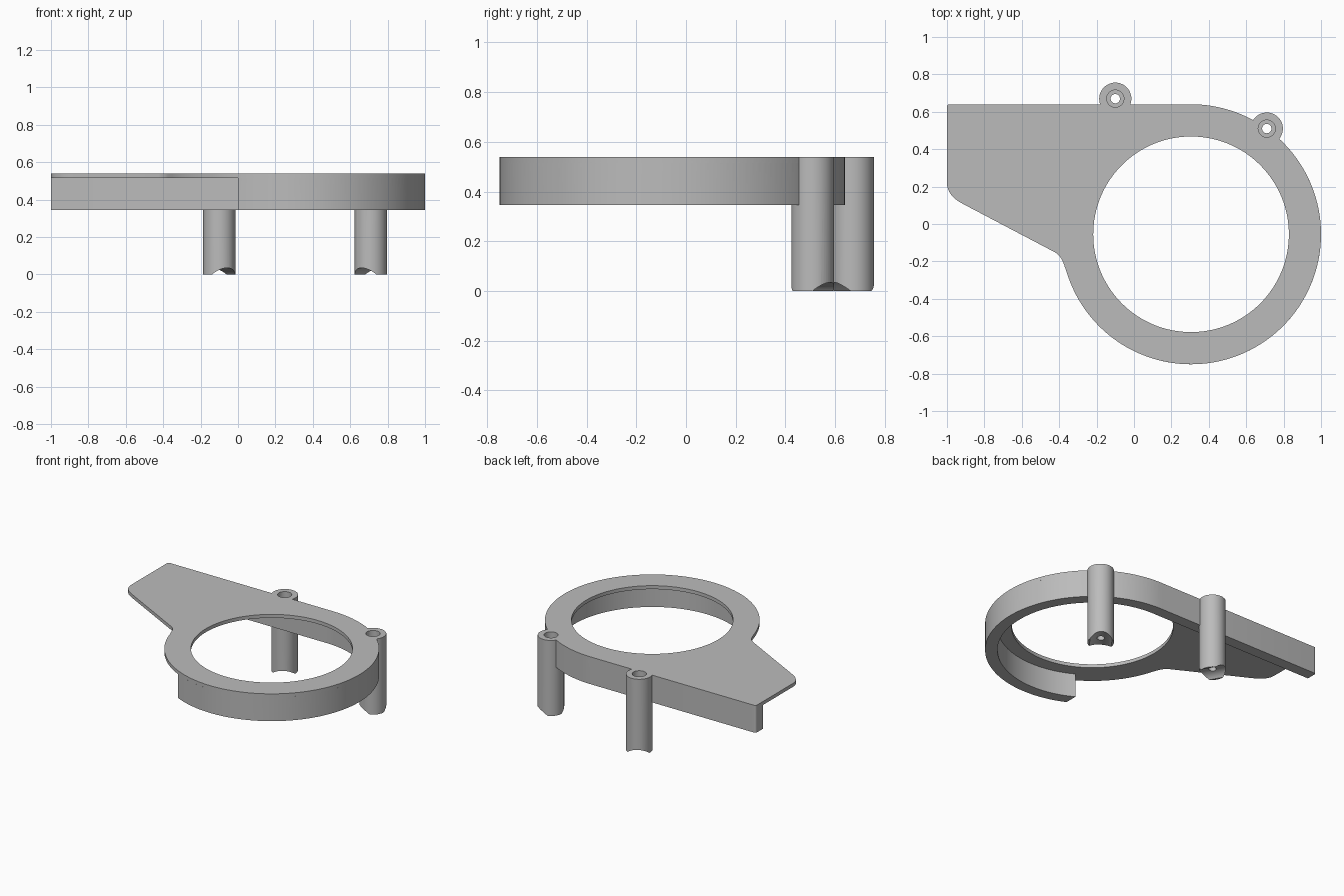
import bpy, bmesh, math
from mathutils import Vector, Matrix

old = bpy.data.objects.get("Cube")
if old:
    bpy.data.objects.remove(old)

grey = bpy.data.materials.new("plain_grey")
grey.use_nodes = True
colour = (0.5, 0.5, 0.5, 1)
grey.diffuse_color = colour
grey.node_tree.nodes["Principled BSDF"].inputs["Base Color"].default_value = colour

CX, CY = 0.305, -0.055          # ring centre
OUTER, INNER, WALL = 0.695, 0.523, 0.08
TOP, PLATE_LOW, WALL_LOW = 0.54, 0.515, 0.345
BACK = CY + OUTER
BOSSES = [(-0.1, 0.67), (0.71, 0.51)]


def arc(r, a, b, steps):
    """Points on a ring about the ring centre, angles in degrees."""
    angles = [math.radians(a + (b - a) * i / steps) for i in range(steps + 1)]
    return [(CX + r * math.cos(t), CY + r * math.sin(t)) for t in angles]


def bend(p, c, q, steps=8):
    """Rounded corner from p to q pulled towards c."""
    p, c, q = Vector(p), Vector(c), Vector(q)
    ts = [i / steps for i in range(steps + 1)]
    return [tuple(p * (1 - t) ** 2 + c * 2 * t * (1 - t) + q * t * t) for t in ts]


def finish(name, bm):
    bmesh.ops.recalc_face_normals(bm, faces=bm.faces)
    mesh = bpy.data.meshes.new(name)
    bm.to_mesh(mesh)
    bm.free()
    mesh.materials.append(grey)
    ob = bpy.data.objects.new(name, mesh)
    bpy.context.collection.objects.link(ob)
    return ob


def prism(name, outline, low, high):
    bm = bmesh.new()
    face = bm.faces.new([bm.verts.new((x, y, low)) for x, y in outline])
    out = bmesh.ops.extrude_face_region(bm, geom=[face])
    verts = [v for v in out["geom"] if isinstance(v, bmesh.types.BMVert)]
    bmesh.ops.translate(bm, verts=verts, vec=(0, 0, high - low))
    return finish(name, bm)


def cylinder(name, r, depth, matrix, sides=48):
    bm = bmesh.new()
    bmesh.ops.create_cone(bm, cap_ends=True, segments=sides, radius1=r, radius2=r,
                          depth=depth, matrix=matrix)
    return finish(name, bm)


def upright(name, r, x, y, low, high, sides=48):
    return cylinder(name, r, high - low, Matrix.Translation((x, y, (low + high) / 2)), sides)


def combine(target, tool, operation):
    """Apply a boolean and discard the tool."""
    tool.hide_render = True
    mod = target.modifiers.new("boolean", "BOOLEAN")
    mod.operation, mod.object, mod.solver = operation, tool, "EXACT"
    bpy.context.view_layer.objects.active = target
    bpy.ops.object.modifier_apply(modifier=mod.name)
    bpy.data.objects.remove(tool)


# Flat top plate: ring outline running into the tapered tail
corner = bend((-1, BACK - 0.015), (-1, BACK), (-0.985, BACK), 4)
outline = (corner + arc(OUTER, 90, -163.5, 110)
           + bend((-0.365, -0.25), (-0.38, -0.175), (-0.425, -0.15))[1:]
           + bend((-0.91, 0.105), (-1, 0.15), (-1, 0.22)))
housing = prism("bracket_housing", outline, PLATE_LOW, TOP)
combine(housing, upright("opening_cutter", INNER, CX, CY, 0.4, 0.7, 128), "DIFFERENCE")

# Skirt wall: along the back edge and round the ring to the front
end_out = -90 - math.degrees(math.asin(CX / OUTER))
end_in = -90 - math.degrees(math.asin(CX / (OUTER - WALL)))
skirt = (corner + arc(OUTER, 90, end_out, 89)
         + arc(OUTER - WALL, end_in, 90, 80) + [(-1, BACK - WALL)])
combine(housing, prism("skirt_wall", skirt, WALL_LOW, PLATE_LOW), "UNION")

# Screw bosses
for x, y in BOSSES:
    combine(housing, upright("screw_boss", 0.086, x, y, 0, TOP), "UNION")

# Stepped screw holes and radial saddle grooves under the bosses
for x, y in BOSSES:
    combine(housing, upright("screw_hole", 0.025, x, y, -0.1, 0.7, 32), "DIFFERENCE")
    combine(housing, upright("head_recess", 0.046, x, y, 0.2, 0.7, 32), "DIFFERENCE")
    aim = Vector((x - CX, y - CY, 0)).to_track_quat("Z", "Y").to_matrix().to_4x4()
    groove = cylinder("saddle_groove", 0.09, 0.3, Matrix.Translation((x, y, -0.055)) @ aim)
    combine(housing, groove, "DIFFERENCE")

# Smooth curved walls, crisp rims
bpy.ops.object.select_all(action="DESELECT")
housing.select_set(True)
bpy.context.view_layer.objects.active = housing
bpy.ops.object.shade_smooth_by_angle(angle=math.radians(30))
